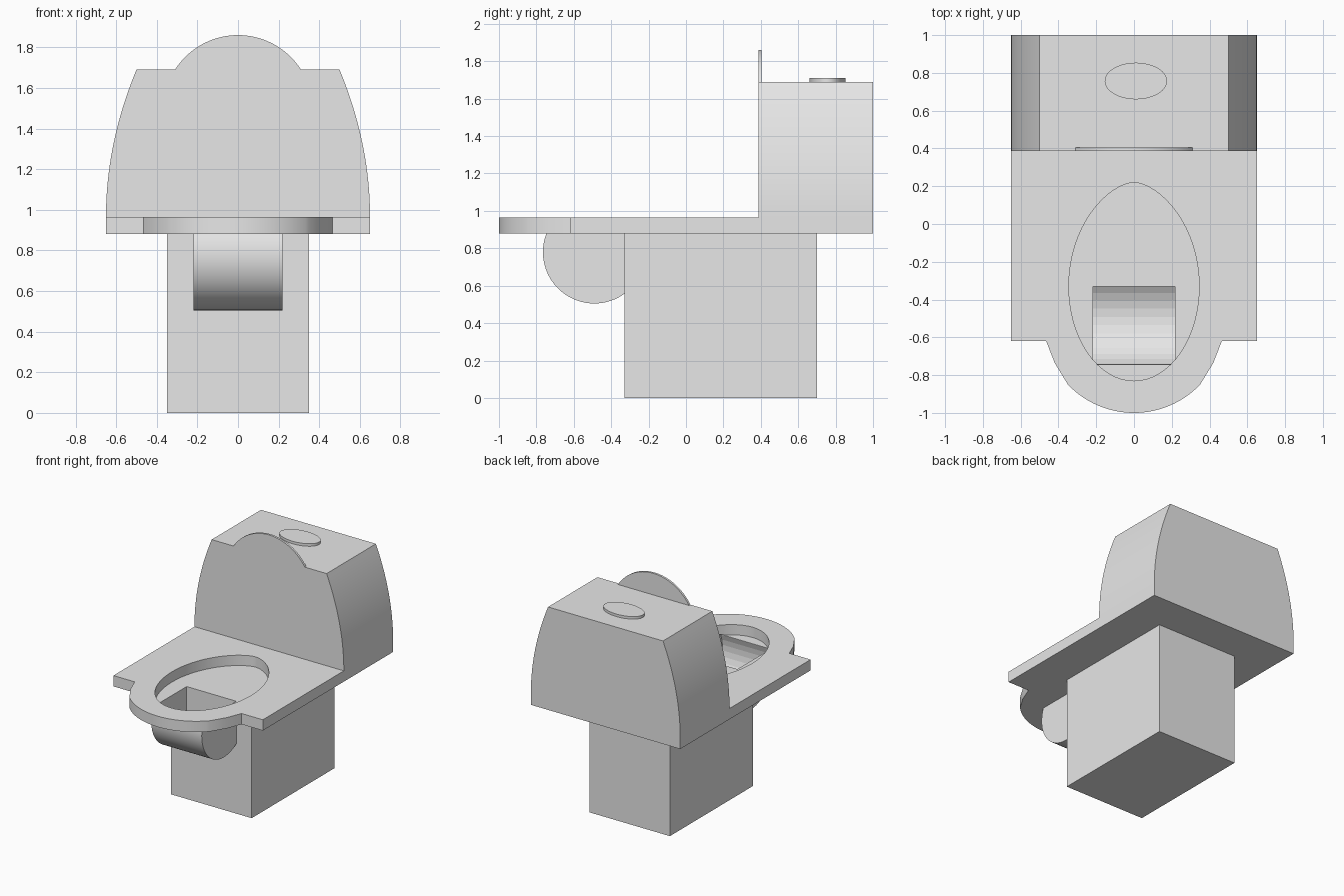
import bpy
import bmesh
from math import sin, cos, pi, asin, radians

if "Cube" in bpy.data.objects:
    bpy.data.objects.remove(bpy.data.objects["Cube"], do_unlink=True)

grey = bpy.data.materials.new("light_grey")
grey.use_nodes = True
colour = (0.8, 0.8, 0.8, 1)
grey.diffuse_color = colour
grey.node_tree.nodes["Principled BSDF"].inputs["Base Color"].default_value = colour


def finish(name, bm, smooth=True):
    mesh = bpy.data.meshes.new(name)
    bm.to_mesh(mesh)
    bm.free()
    mesh.materials.append(grey)
    obj = bpy.data.objects.new(name, mesh)
    bpy.context.collection.objects.link(obj)
    if smooth:
        smooth_sharp(obj)
    return obj


def smooth_sharp(obj):
    bpy.ops.object.select_all(action="DESELECT")
    obj.select_set(True)
    bpy.context.view_layer.objects.active = obj
    bpy.ops.object.shade_smooth_by_angle(angle=radians(25))


def prism(name, outline, low, high, axis="z", smooth=True):
    """Extrude a closed 2D outline along the given axis."""
    bm = bmesh.new()

    def place(p, depth):
        return (p[0], p[1], depth) if axis == "z" else (p[0], depth, p[1])

    a = [bm.verts.new(place(p, low)) for p in outline]
    b = [bm.verts.new(place(p, high)) for p in outline]
    bm.faces.new(a)
    bm.faces.new(b)
    n = len(a)
    for i in range(n):
        j = (i + 1) % n
        bm.faces.new((a[i], a[j], b[j], b[i]))
    bmesh.ops.recalc_face_normals(bm, faces=bm.faces)
    return finish(name, bm, smooth)


def rectangle(x, y0, y1):
    return [(-x, y0), (x, y0), (x, y1), (-x, y1)]


def mirrored(half):
    """Complete an outline from its +x half."""
    return half + [(-x, v) for x, v in reversed(half) if x > 1e-6]


def arc(half_width, sag, v, steps=16):
    """Quarter of a dome: from (half_width, v) to (0, v + sag)."""
    r = (half_width ** 2 + sag ** 2) / (2 * abs(sag))
    sign = 1 if sag > 0 else -1
    top = asin(half_width / r)
    angles = [top * (1 - i / steps) for i in range(steps + 1)]
    pts = [(r * sin(t), v + sag - sign * r * (1 - cos(t))) for t in angles]
    pts[-1] = (0, v + sag)
    return pts


def cut(obj, cutter):
    mod = obj.modifiers.new("cut", "BOOLEAN")
    mod.operation = "DIFFERENCE"
    mod.solver = "EXACT"
    mod.object = cutter
    bpy.context.view_layer.objects.active = obj
    bpy.ops.object.modifier_apply(modifier=mod.name)
    bpy.data.objects.remove(cutter, do_unlink=True)


# Pedestal
prism("pedestal", rectangle(0.35, -0.33, 0.70), 0, 0.88, smooth=False)

# Seat slab with rounded nose
nose = [(0.65, 0.39), (0.65, -0.62), (0.465, -0.62), (0.42, -0.735)]
seat = prism("seat", mirrored(nose + arc(0.35, -0.15, -0.85)), 0.88, 0.965)

# Egg-shaped recess in the seat, with an opening down into the bowl
egg = []
for i in range(64):
    c, s = cos(i * pi / 32), sin(i * pi / 32)
    if s > 0:
        width = abs(c) ** 1.2 * (1 if c > 0 else -1)
        egg.append((0.345 * width, -0.33 + 0.55 * s))
    else:
        egg.append((0.345 * c, -0.33 + 0.50 * s))
cut(seat, prism("recess_cutter", egg, 0.884, 1.1))
cut(seat, prism("opening_cutter", rectangle(0.216, -0.744, -0.33), 0.8, 0.89))
smooth_sharp(seat)


# Bowl: a drum section under the seat, as an outer skin and an inner lining
def bowl(name, x, radius, steps, smooth):
    cy, cz = -0.49, 0.78
    start = pi - asin((0.882 - cz) / radius)
    end = 2 * pi - asin(0.8)
    bm = bmesh.new()
    sides = []
    for sx in (-x, x):
        ring = []
        for i in range(steps + 1):
            t = start + (end - start) * i / steps
            ring.append(bm.verts.new((sx, cy + radius * cos(t), cz + radius * sin(t))))
        ring.append(bm.verts.new((sx, -0.329, ring[-1].co.z)))
        ring.append(bm.verts.new((sx, -0.329, 0.882)))
        bm.faces.new(ring)
        sides.append(ring)
    left, right = sides
    for i in range(steps + 1):
        bm.faces.new((left[i], left[i + 1], right[i + 1], right[i]))
    bmesh.ops.recalc_face_normals(bm, faces=bm.faces)
    if not smooth:
        bmesh.ops.reverse_faces(bm, faces=bm.faces)
    return finish(name, bm, smooth)


bowl("bowl_outside", 0.22, 0.275, 32, True)
bowl("bowl_lining", 0.217, 0.272, 16, False)

# Tank with sides curving inward toward the top
flank = [(0.65, 0.88)]
for i in range(21):
    t = i / 20
    flank.append((0.65 - 0.15 * t * t, 0.965 + 0.725 * t))
prism("tank", mirrored(flank), 0.387, 1.0, axis="y")

# Domed top of the raised lid
prism("lid_top", mirrored(arc(0.31, 0.17, 1.69)), 0.387, 0.404, axis="y")

# Oval flush button
oval = [(0.01 + 0.165 * cos(i * pi / 24), 0.757 + 0.097 * sin(i * pi / 24))
        for i in range(48)]
prism("flush_button", oval, 1.685, 1.71)
